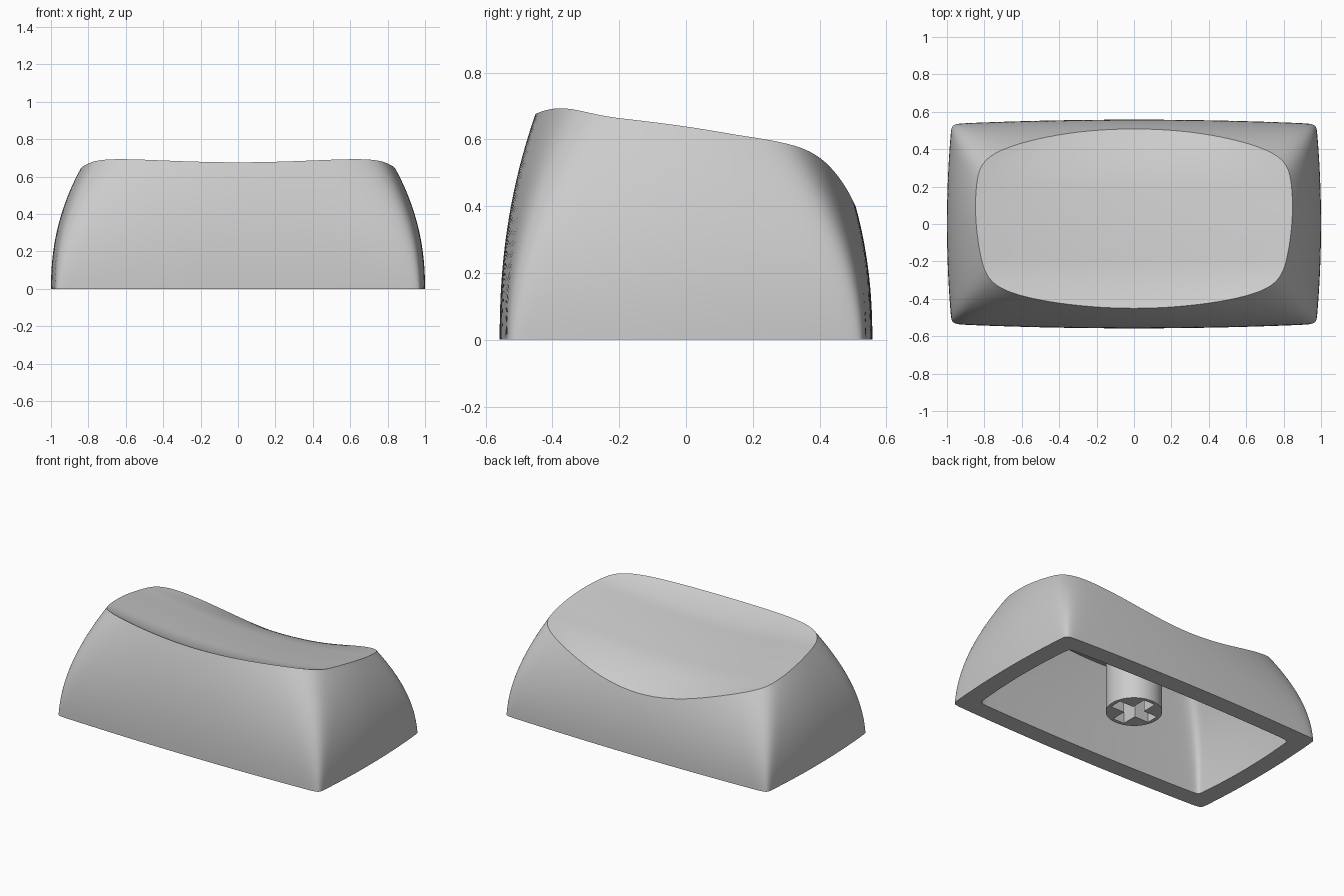
import bpy, bmesh, math

old = bpy.data.objects.get("Cube")
if old:
    bpy.data.objects.remove(old, do_unlink=True)

COLUMNS, WALL_RINGS, TOP_RINGS = 192, 20, 22

grey = bpy.data.materials.new("light_grey")
grey.use_nodes = True
grey.diffuse_color = (0.6, 0.6, 0.6, 1)
grey.node_tree.nodes["Principled BSDF"].inputs["Base Color"].default_value = (0.6, 0.6, 0.6, 1)


def add_object(name, bm):
    bmesh.ops.recalc_face_normals(bm, faces=bm.faces[:])
    mesh = bpy.data.meshes.new(name)
    bm.to_mesh(mesh)
    bm.free()
    mesh.materials.append(grey)
    obj = bpy.data.objects.new(name, mesh)
    bpy.context.collection.objects.link(obj)
    return obj


def smooth(obj):
    bpy.ops.object.select_all(action="DESELECT")
    obj.select_set(True)
    bpy.context.view_layer.objects.active = obj
    bpy.ops.object.shade_smooth_by_angle(angle=math.radians(28))


def dish(x, y):
    """Height of the scooped top: raised front lip, rolled-off back, high corners."""
    lip = max(abs(y) - 0.2, 0) ** 2
    roll, corner = (0.85 * lip, 1.5) if y < 0 else (-0.7 * lip, 2.8)
    return 0.567 - 0.16 * y - 0.08 * y * y + 0.1 * x * x + corner * x * x * y ** 4 + roll


def outline(phi, z, inset, softness):
    """Point on the wall: a rounded rectangle whose sides bow more with height."""
    c, s = math.cos(phi), math.sin(phi)
    n = 1 / (0.02 + 0.13 * softness * max(z, 0))
    r = (abs(c) ** n + abs(s) ** n) ** (-1 / n)
    u, v = c * r, s * r
    lean = max(z, 0) ** 2.2
    lean_y, swell = (0.377, 0.45) if s > 0 else (0.254, 0.33)
    width = 1 - 0.42 * lean - inset
    depth = 0.558 - lean_y * lean - inset
    bow_x = 0.025 + 0.1 * softness * z * z
    bow_y = 0.04 + swell * softness * z * z
    return (u * width * (1 - bow_x * v * v), v * depth * (1 - bow_y * u * u))


def skin(inset, drop, softness):
    """Rings of points from the base up the wall, then in to the top centre."""
    rims = []
    for i in range(COLUMNS):
        t = math.tau * i / COLUMNS
        phi = t + 0.2 * math.sin(4 * t)      # columns gather at the corners
        z = 0.5
        for _ in range(40):
            z = 0.5 * z + 0.5 * (dish(*outline(phi, z, inset, softness)) - drop)
        rims.append((phi, z))
    rings = []
    for k in range(WALL_RINGS + 1):
        f = k / WALL_RINGS
        rings.append([(*outline(p, z * f, inset, softness), z * f) for p, z in rims])
    edge = rings[-1]
    for k in range(1, TOP_RINGS):
        f = 1 - k / TOP_RINGS
        rings.append([(x * f, y * f, dish(x * f, y * f) - drop) for x, y, _ in edge])
    return rings, (0, 0, dish(0, 0) - drop)


# Hollow cap: inner skin from ceiling to base, then outer skin from base to top
outer, outer_tip = skin(0, 0, 1)
inner, inner_tip = skin(0.12, 0.06, 0.4)
bm = bmesh.new()
loops = [[bm.verts.new(p) for p in ring] for ring in inner[::-1] + outer]
for a, b in zip(loops, loops[1:]):
    for i in range(COLUMNS):
        j = (i + 1) % COLUMNS
        bm.faces.new((a[i], a[j], b[j], b[i]))
for loop, tip in ((loops[0], inner_tip), (loops[-1], outer_tip)):
    centre = bm.verts.new(tip)
    for i in range(COLUMNS):
        bm.faces.new((loop[i], loop[(i + 1) % COLUMNS], centre))
smooth(add_object("key_cap_shell", bm))

# Round mounting stem under the ceiling
STEM_BOTTOM, STEM_TOP, STEM_RADIUS = 0.07, 0.53, 0.17
bm = bmesh.new()
bmesh.ops.create_cone(bm, cap_ends=True, segments=64, radius1=STEM_RADIUS,
                      radius2=STEM_RADIUS, depth=STEM_TOP - STEM_BOTTOM)
bmesh.ops.translate(bm, verts=bm.verts[:], vec=(0, 0, (STEM_TOP + STEM_BOTTOM) / 2))
stem = add_object("mounting_stem", bm)

# Cross-shaped socket cut into the stem
ARM, HALF = 0.145, 0.042
quarter = [(ARM, -HALF), (ARM, HALF), (HALF, HALF)]
bm = bmesh.new()
points = []
for q in range(4):
    for x, y in quarter:
        for _ in range(q):
            x, y = -y, x
        points.append(bm.verts.new((x, y, 0)))
face = bm.faces.new(points)
top = bmesh.ops.extrude_face_region(bm, geom=[face])["geom"]
bmesh.ops.translate(bm, vec=(0, 0, 0.36),
                    verts=[g for g in top if isinstance(g, bmesh.types.BMVert)])
cutter = add_object("socket_cutter", bm)
cutter.hide_render = True

cut = stem.modifiers.new("socket", "BOOLEAN")
cut.operation = "DIFFERENCE"
cut.solver = "EXACT"
cut.object = cutter
bpy.ops.object.select_all(action="DESELECT")
stem.select_set(True)
bpy.context.view_layer.objects.active = stem
bpy.ops.object.modifier_apply(modifier=cut.name)
bpy.data.objects.remove(cutter, do_unlink=True)
smooth(stem)
